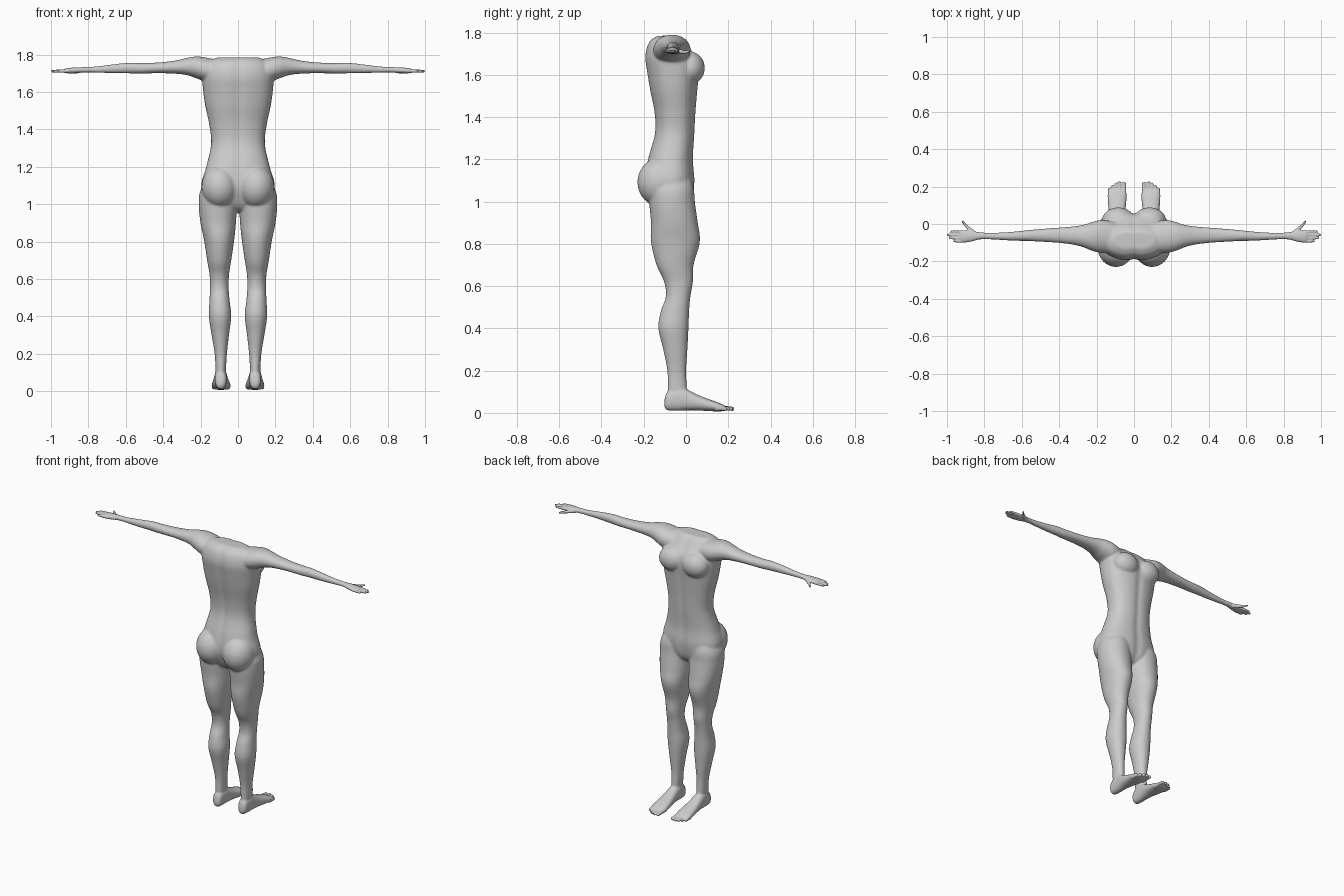
import bpy, bmesh
from math import cos, sin, pi, exp, copysign
from mathutils import Vector, Matrix

bm = bmesh.new()


def spline(rows, steps=6):
    """Catmull-Rom resampling of section rows."""
    pts = [Vector(r) for r in rows]
    pts = [2 * pts[0] - pts[1]] + pts + [2 * pts[-1] - pts[-2]]
    out = []
    for a, b, c, d in zip(pts, pts[1:], pts[2:], pts[3:]):
        for i in range(steps):
            t = i / steps
            out.append(0.5 * (2 * b + (c - a) * t + (2 * a - 5 * b + 4 * c - d) * t * t
                              + (3 * b - a - 3 * c + d) * t ** 3))
    return out + [pts[-2]]


def tube(rows, axis, sign=1, e=2.1, groove=0.0, n=40):
    """Loft of rows (t, u0, u1, v0, v1); t runs along the axis."""
    rings = []
    for t, u0, u1, v0, v1 in spline(rows):
        ring = []
        for k in range(n):
            a = 2 * pi * k / n
            c, s = cos(a), sin(a)
            u = (u0 + u1) / 2 + (u1 - u0) / 2 * copysign(abs(c) ** (2 / e), c)
            v = (v0 + v1) / 2 + (v1 - v0) / 2 * copysign(abs(s) ** (2 / e), s)
            if groove:
                v -= copysign(groove, s) * exp(-(u / 0.022) ** 2)
            p = {'X': (t, u, v), 'Y': (u, t, v), 'Z': (u, v, t)}[axis]
            ring.append(bm.verts.new((p[0] * sign, p[1], p[2])))
        rings.append(ring)
    for r, q in zip(rings, rings[1:]):
        for k in range(n):
            bm.faces.new((r[k], r[(k + 1) % n], q[(k + 1) % n], q[k]))
    bm.faces.new(rings[0])
    bm.faces.new(rings[-1])


def ball(c, r, sign):
    m = Matrix.Translation((c[0] * sign, c[1], c[2])) @ Matrix.Diagonal((*r, 1))
    bmesh.ops.create_uvsphere(bm, u_segments=40, v_segments=24, radius=1, matrix=m)


# Torso: height, half width, back, front
torso = [(.955, .03, -.10, -.02), (.975, .08, -.14, .01), (1.02, .17, -.17, .032),
         (1.10, .197, -.195, .042), (1.20, .17, -.182, .035), (1.32, .144, -.15, .042),
         (1.42, .153, -.151, .047), (1.53, .176, -.172, .056), (1.62, .188, -.187, .064),
         (1.68, .19, -.195, .055), (1.73, .175, -.187, .015), (1.765, .15, -.168, -.015),
         (1.785, .11, -.135, -.04)]
tube([(z, -w, w, b, f) for z, w, b, f in torso], 'Z', e=2.35, groove=0.008)

# Leg: height, inner, outer, back, front
leg = [(1.15, .04, .15, -.13, .01), (1.07, .012, .202, -.17, .036), (1.0, .006, .21, -.174, .042),
       (.9, .011, .201, -.166, .056), (.81, .02, .182, -.166, .066), (.7, .036, .165, -.14, .036),
       (.62, .048, .152, -.104, .033), (.55, .05, .15, -.096, .021), (.48, .044, .153, -.12, .015),
       (.4, .036, .156, -.131, .012), (.3, .048, .141, -.108, .007), (.2, .059, .125, -.089, .001),
       (.12, .064, .12, -.087, .004), (.05, .066, .118, -.085, .0)]
# Foot: position, inner, outer, sole, top
foot = [(-.102, .08, .104, .03, .06), (-.088, .064, .12, .013, .1), (-.04, .059, .125, .01, .125),
        (.0, .056, .128, .012, .113), (.05, .05, .133, .012, .088), (.1, .043, .138, .009, .068),
        (.15, .04, .141, .007, .05), (.18, .044, .138, .009, .036), (.188, .055, .125, .013, .03)]
# Arm and palm: reach, back, front, bottom, top
arm = [(.1, -.15, .01, 1.65, 1.77), (.17, -.155, .022, 1.655, 1.784), (.22, -.145, .012, 1.672, 1.79),
       (.27, -.125, -.004, 1.689, 1.783), (.33, -.11, -.013, 1.697, 1.769),
       (.42, -.1, -.02, 1.70, 1.758), (.52, -.094, -.028, 1.698, 1.755), (.58, -.091, -.034, 1.699, 1.757),
       (.66, -.089, -.042, 1.70, 1.749), (.75, -.084, -.046, 1.702, 1.738), (.82, -.082, -.045, 1.704, 1.733),
       (.87, -.094, -.037, 1.70, 1.731), (.915, -.1, -.033, 1.70, 1.727), (.93, -.094, -.04, 1.704, 1.722)]
thumb = [(.845, -.066, -.04, 1.70, 1.725), (.87, -.052, -.022, 1.699, 1.722),
         (.895, -.025, -.002, 1.70, 1.717), (.912, -.003, .015, 1.701, 1.716), (.921, .012, .021, 1.704, 1.712)]

for s in (1, -1):
    tube(leg, 'Z', s, e=2.1)
    tube(foot, 'Y', s, e=2.3)
    tube(arm, 'X', s)
    tube(thumb, 'X', s, n=20)
    # Buttocks and chest
    ball((.097, -.122, 1.092), (.098, .108, .115), s)
    ball((.084, .018, 1.632), (.088, .071, .078), s)
    # Fingers
    for y, tip in ((-.041, .985), (-.058, 1.002), (-.075, .993), (-.092, .968)):
        r = .0074
        tube([(.9, y - r, y + r, 1.703, 1.722), (.94, y - r, y + r, 1.703, 1.721),
              (tip - .012, y - r * .85, y + r * .85, 1.704, 1.718),
              (tip - .003, y - r * .6, y + r * .6, 1.707, 1.716),
              (tip, y - .002, y + .002, 1.71, 1.713)], 'X', s, n=20)
    # Toes
    for x, tip, r in ((.053, .226, .0125), (.077, .229, .0088), (.097, .222, .0085),
                      (.115, .21, .0082), (.132, .194, .008)):
        tube([(.14, x - r, x + r, .009, .04), (tip - .025, x - r * .9, x + r * .9, .01, .031),
              (tip - .006, x - r * .8, x + r * .8, .009, .03),
              (tip, x - .003, x + .003, .014, .023)], 'Y', s, n=20)

bmesh.ops.recalc_face_normals(bm, faces=bm.faces)
mesh = bpy.data.meshes.new("body")
bm.to_mesh(mesh)
bm.free()
body = bpy.data.objects.new("body", mesh)
bpy.context.collection.objects.link(body)
bpy.context.view_layer.objects.active = body
body.select_set(True)

# Fuse the parts into one skin
fuse = body.modifiers.new("fuse", 'REMESH')
fuse.mode = 'VOXEL'
fuse.voxel_size = 0.0045
fuse.use_smooth_shade = True
bpy.ops.object.modifier_apply(modifier="fuse")

# Blend the large forms strongly, fingers and toes lightly
soft = body.vertex_groups.new(name="soft")
soft.add([v.index for v in body.data.vertices if abs(v.co.x) < .8 and v.co.z > .11], 1.0, 'REPLACE')
blend = body.modifiers.new("blend", 'SMOOTH')
blend.factor, blend.iterations, blend.vertex_group = 0.5, 25, "soft"
polish = body.modifiers.new("polish", 'SMOOTH')
polish.factor, polish.iterations = 0.5, 3
bpy.ops.object.shade_smooth()
